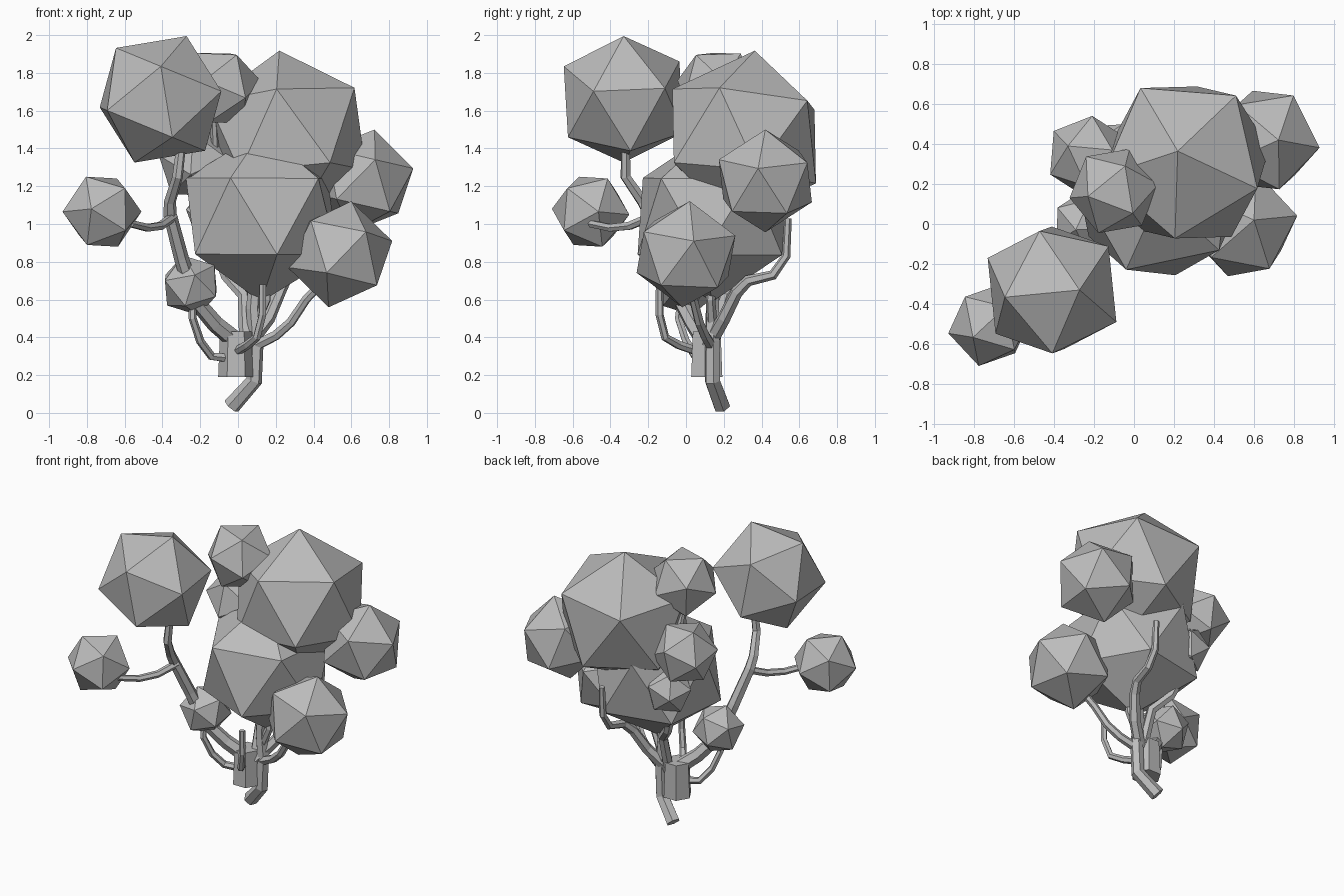
import bpy
import bmesh
from mathutils import Vector, Matrix

cube = bpy.data.objects.get("Cube")
if cube:
    bpy.data.objects.remove(cube, do_unlink=True)

# One plain grey for the whole tree
grey = bpy.data.materials.new("plain_grey")
grey.use_nodes = True
tone = (0.5, 0.5, 0.5, 1)
grey.diffuse_color = tone
grey.node_tree.nodes["Principled BSDF"].inputs["Base Color"].default_value = tone


def link(name, data):
    obj = bpy.data.objects.new(name, data)
    data.materials.append(grey)
    bpy.context.collection.objects.link(obj)


def foliage(name, centre, radius, corner, neighbour):
    """Icosahedron turned so one corner and its neighbour face given directions."""
    z = Vector(corner).normalized()
    n = Vector(neighbour)
    x = (n - z * n.dot(z)).normalized()
    y = z.cross(x)
    turn = Matrix((x, y, z)).transposed().to_4x4()
    bm = bmesh.new()
    bmesh.ops.create_icosphere(bm, subdivisions=1, radius=radius,
                               matrix=Matrix.Translation(centre) @ turn)
    mesh = bpy.data.meshes.new(name)
    bm.to_mesh(mesh)
    bm.free()
    link(name, mesh)


def branch(name, start, end, points):
    """Faceted tube along a path, tapering from start to end radius."""
    curve = bpy.data.curves.new(name, 'CURVE')
    curve.dimensions = '3D'
    curve.bevel_depth = 1
    curve.bevel_resolution = 1
    curve.use_fill_caps = True
    spline = curve.splines.new('POLY')
    spline.use_smooth = False
    spline.points.add(len(points) - 1)
    last = len(points) - 1
    for i, (p, co) in enumerate(zip(spline.points, points)):
        p.co = (*co, 1)
        p.radius = start + (end - start) * i / last
    link(name, curve)


# Foliage clumps
foliage("crown_foliage", (.26, .308, 1.465), .458, (-.04, .055, .44), (.35, -.13, .23))
foliage("front_foliage", (.125, .14, 1.04), .452, (-.165, -.37, .205), (.085, -.385, -.205))
foliage("tall_right_foliage", (-.41, -.33, 1.66), .362, (.14, 0, .34), (0, -.315, .17))
foliage("left_back_foliage", (.66, .42, 1.228), .279, (.23, 0, 1), (.27, -.04, .03))
foliage("left_front_foliage", (.54, 0, .84), .288, (.06, .02, .28), (.27, .04, .06))
foliage("top_foliage", (-.1, .165, 1.72), .228, (.055, .123, .18), (.036, .117, -.19))
foliage("far_right_foliage", (-.72, -.505, 1.065), .213, (-.055, -.2, .015), (-.21, -.045, 0))
foliage("low_front_foliage", (-.25, 0, .675), .166, (.02, -.14, .05), (.1, .06, -.1))
foliage("back_right_foliage", (-.23, .34, 1.33), .213, (-.1, .05, .18), (-.1, -.12, -.1))
foliage("back_low_foliage", (-.12, .36, 1.05), .16, (-.05, .05, .12), (-.1, -.05, -.05))

# Trunk and its stump
branch("trunk", .047, .035, [(-.035, .19, .035), (.085, .14, .17), (.095, .14, .38),
                             (.08, .14, .55), (.1, .14, .8)])
branch("stump", .095, .085, [(-.01, .11, .19), (-.01, .11, .43)])

# Branches
branch("right_branch", .05, .025, [(-.01, .1, .38), (-.12, .04, .47), (-.23, -.03, .6),
                                   (-.3, -.1, .82), (-.36, -.19, 1.05), (-.36, -.23, 1.12),
                                   (-.32, -.32, 1.25), (-.3, -.32, 1.42)])
branch("far_right_branch", .025, .02, [(-.34, -.18, 1.04), (-.41, -.3, .99),
                                       (-.48, -.4, .98), (-.56, -.5, 1), (-.66, -.5, 1.05)])
branch("low_front_branch", .025, .02, [(-.05, .08, .29), (-.14, .05, .3), (-.2, 0, .38),
                                       (-.24, -.04, .5), (-.24, -.02, .66)])
branch("left_front_branch", .03, .022, [(.1, .13, .36), (.2, .1, .41), (.28, .07, .48),
                                        (.36, .04, .6), (.5, 0, .75)])
branch("back_branch", .04, .02, [(.05, .12, .36), (.16, .2, .5), (.22, .27, .64),
                                 (.25, .33, .7), (.27, .46, .73), (.27, .53, .83),
                                 (.27, .54, 1.03)])
branch("back_right_branch", .035, .025, [(.04, .14, .4), (.03, .21, .62), (-.06, .29, .72),
                                         (-.13, .34, .9), (-.2, .34, 1.25)])
branch("top_branch", .025, .02, [(-.22, .3, 1.25), (-.12, .26, 1.38), (-.13, .2, 1.6)])
branch("front_twig", .025, .02, [(0, .05, .33), (.05, -.04, .36), (.1, -.11, .4),
                                 (.13, -.14, .52), (.13, -.14, .68)])
branch("inner_twig", .03, .02, [(.08, .14, .45), (.15, .13, .6), (.15, .14, .78)])
